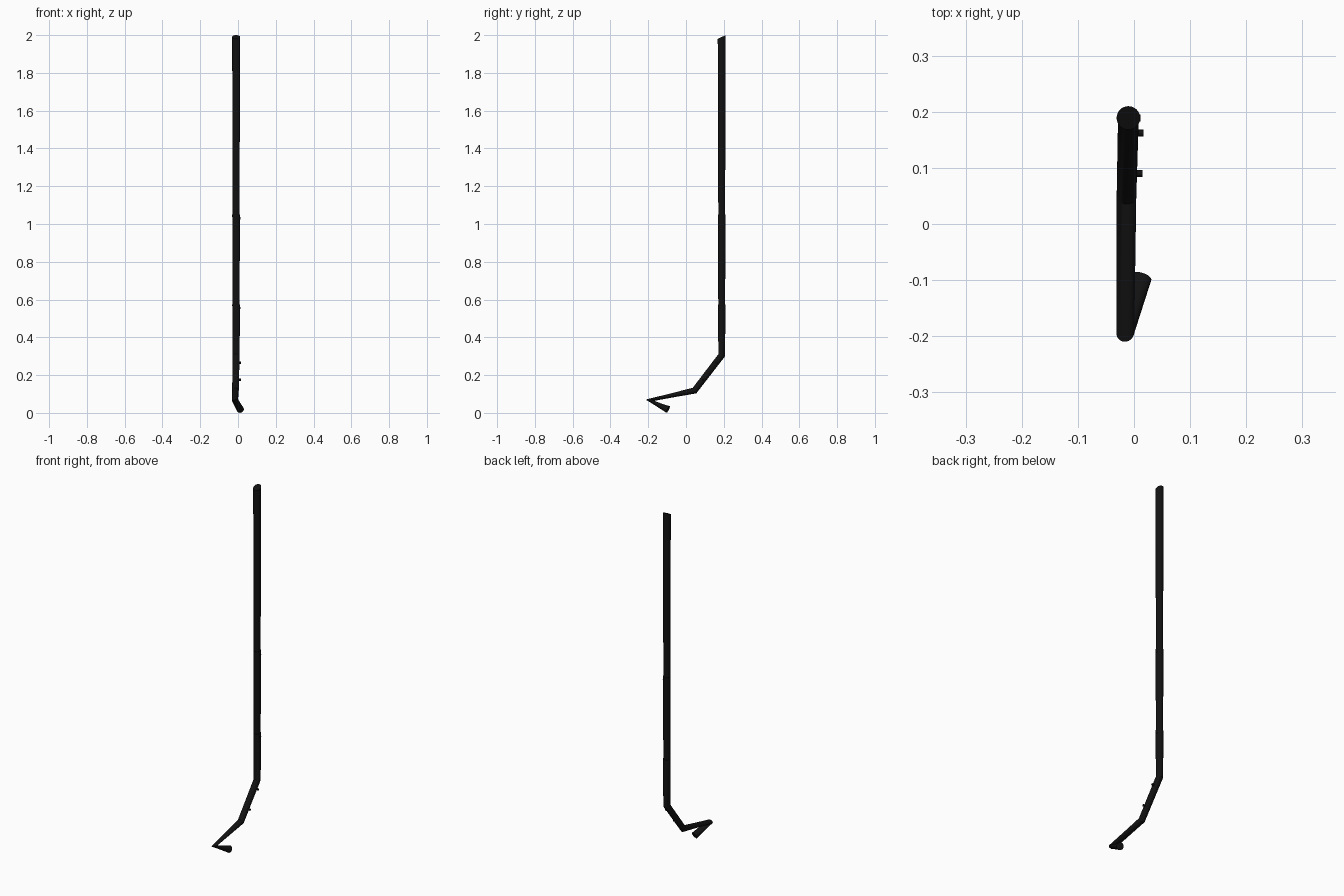
import bpy, bmesh, math
from mathutils import Vector

if "Cube" in bpy.data.objects:
    bpy.data.objects.remove(bpy.data.objects["Cube"])

SIDES = 32
black = bpy.data.materials.new("black")
black.diffuse_color = (0.006, 0.006, 0.006, 1)
black.use_nodes = True
black.node_tree.nodes["Principled BSDF"].inputs["Base Color"].default_value = black.diffuse_color


def finish(name, bm):
    bmesh.ops.recalc_face_normals(bm, faces=bm.faces)
    mesh = bpy.data.meshes.new(name)
    bm.to_mesh(mesh)
    bm.free()
    ob = bpy.data.objects.new(name, mesh)
    bpy.context.collection.objects.link(ob)
    mesh.materials.append(black)
    bpy.ops.object.select_all(action='DESELECT')
    ob.select_set(True)
    bpy.context.view_layer.objects.active = ob
    bpy.ops.object.shade_smooth_by_angle(angle=math.radians(30))
    return ob


def tube(name, points, radii, slant=0.0):
    """Capped tube through points; slant shears the first ring along y."""
    pts = [Vector(p) for p in points]
    bm = bmesh.new()
    rings = []
    for i, (p, r) in enumerate(zip(pts, radii)):
        d = Vector()
        if i > 0:
            d += (p - pts[i - 1]).normalized()
        if i < len(pts) - 1:
            d += (pts[i + 1] - p).normalized()
        d.normalize()
        u = (Vector((1, 0, 0)) - d * d.x).normalized()
        v = d.cross(u)
        ring = []
        for k in range(SIDES):
            a = 2 * math.pi * k / SIDES
            co = p + r * (math.cos(a) * u + math.sin(a) * v)
            if i == 0:
                co.z += slant * (co.y - p.y)
            ring.append(bm.verts.new(co))
        rings.append(ring)
    for a, b in zip(rings, rings[1:]):
        for k in range(SIDES):
            j = (k + 1) % SIDES
            bm.faces.new((a[k], a[j], b[j], b[k]))
    bm.faces.new(rings[0])
    bm.faces.new(rings[-1])
    return finish(name, bm)


# Upright pole: telescoping lengths, each slightly wider at its top
X, Y = -0.010, 0.189
tube("upper_pole", [(X, Y, 1.99), (X, Y, 1.03)], [0.021, 0.018], slant=0.48)
tube("middle_pole", [(X, Y, 1.05), (X, Y, 0.55)], [0.0205, 0.018])

# Lower pole bending forward, with the hooked foot
tube("lower_pole_and_hook",
     [(X, Y, 0.575), (X, Y, 0.305), (-0.0135, 0.045, 0.118),
      (-0.0155, -0.193, 0.067), (0.012, -0.095, 0.018)],
     [0.0205, 0.0185, 0.0175, 0.0170, 0.0195])

# Small pegs on the right side
pegs = [(0.007, 0.162, 0.265, 0.020), (0.005, 0.090, 0.175, 0.020),
        (0.006, Y, 1.03, 0.012), (0.006, Y, 0.555, 0.012)]
for n, (x, y, z, length) in enumerate(pegs, 1):
    bm = bmesh.new()
    bmesh.ops.create_cone(bm, cap_ends=True, segments=12, radius1=0.006,
                          radius2=0.006, depth=length)
    for v in bm.verts:
        v.co = Vector((v.co.z + x, v.co.y + y, v.co.x + z))
    finish(f"peg_{n}", bm)
